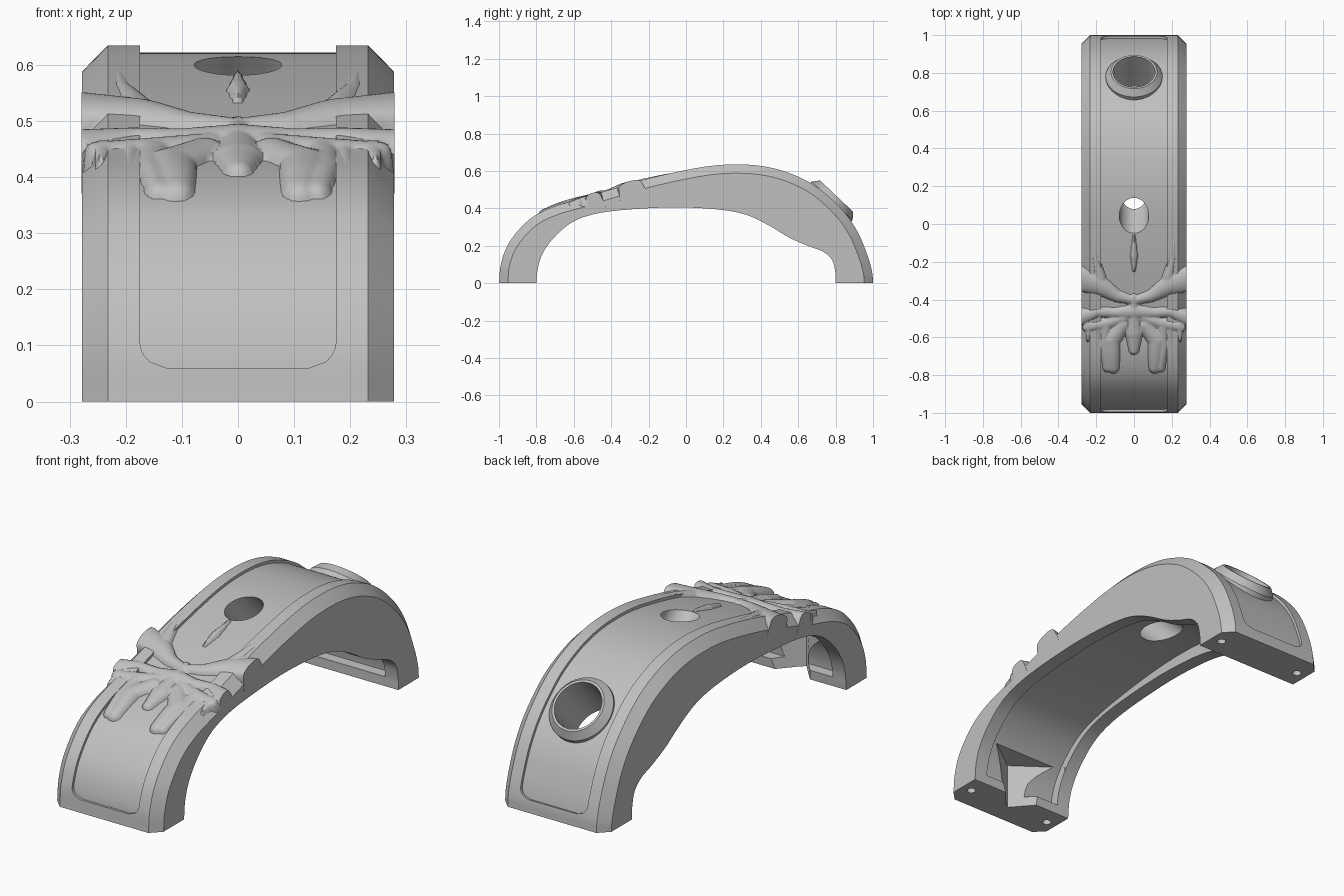
import bpy, bmesh, math
from mathutils import Vector

if "Cube" in bpy.data.objects:
    bpy.data.objects.remove(bpy.data.objects["Cube"])

grey = bpy.data.materials.new("plain grey")
grey.use_nodes = True
COLOR = (0.53, 0.53, 0.53, 1)
grey.diffuse_color = COLOR
grey.node_tree.nodes["Principled BSDF"].inputs["Base Color"].default_value = COLOR

N = 220
HALF, FLAT, CHAMFER = 0.278, 0.232, 0.047
PANEL, RECESS, CORNER = 0.175, 0.013, 0.05


def curve(pts):
    """Smooth curve through (y, z) points, resampled to N + 1 even steps."""
    p = [Vector(q) for q in pts]
    p = [2 * p[0] - p[1]] + p + [2 * p[-1] - p[-2]]
    dense = []
    for a, b, c, d in zip(p, p[1:], p[2:], p[3:]):
        for k in range(20):
            t = k / 20
            dense.append(0.5 * (2 * b + (c - a) * t + (2 * a - 5 * b + 4 * c - d) * t * t
                                + (3 * b - a - 3 * c + d) * t ** 3))
    dense.append(p[-2])
    run = [0]
    for a, b in zip(dense, dense[1:]):
        run.append(run[-1] + (b - a).length)
    out, j = [], 0
    for i in range(N + 1):
        s = run[-1] * i / N
        while j < len(run) - 2 and run[j + 1] < s:
            j += 1
        out.append(dense[j].lerp(dense[j + 1], (s - run[j]) / (run[j + 1] - run[j])))
    return out


outer = curve([(-1, 0), (-.99, .1), (-.955, .2), (-.89, .29), (-.81, .36), (-.7, .412),
               (-.55, .455), (-.4, .502), (-.2, .56), (0, .605), (.15, .629), (.28, .635),
               (.4, .627), (.52, .6), (.65, .545), (.75, .475), (.85, .375), (.92, .27),
               (.97, .15), (.995, .06), (1, 0)])
inner = curve([(-.8, 0), (-.79, .09), (-.76, .17), (-.7, .25), (-.61, .325), (-.5, .367),
               (-.35, .39), (-.1, .405), (.1, .4), (.25, .383), (.35, .355), (.45, .305),
               (.55, .245), (.65, .2), (.73, .17), (.78, .125), (.798, .06), (.8, 0)])
normal = []
for i in range(N + 1):
    t = (outer[min(i + 1, N)] - outer[max(i - 1, 0)]).normalized()
    normal.append(Vector((-t.y, t.x)))
normal[0], normal[N] = Vector((-1, 0)), Vector((1, 0))


def finish(name, bm):
    bmesh.ops.recalc_face_normals(bm, faces=bm.faces)
    me = bpy.data.meshes.new(name)
    bm.to_mesh(me)
    bm.free()
    ob = bpy.data.objects.new(name, me)
    bpy.context.collection.objects.link(ob)
    me.materials.append(grey)
    return ob


def loft(name, sections, closed=False):
    """Skin between loops of points, with end caps or joined into a ring."""
    bm = bmesh.new()
    rows = [[bm.verts.new(p) for p in s] for s in sections]
    n = len(rows[0])
    for a, b in zip(rows, rows[1:] + rows[:1] if closed else rows[1:]):
        for k in range(n):
            bm.faces.new((a[k], a[(k + 1) % n], b[(k + 1) % n], b[k]))
    if not closed:
        bm.faces.new(rows[0])
        bm.faces.new(rows[-1])
    return finish(name, bm)


def section(corners):
    return [(x, p.x, p.y) for x, p in corners]


def cylinder(name, centre, axis, radius, up, down, sides=48):
    rot = Vector(axis).to_track_quat('Z', 'Y').to_matrix()
    return loft(name, [[Vector(centre) + rot @ Vector((radius * math.cos(2 * math.pi * k / sides),
                        radius * math.sin(2 * math.pi * k / sides), h)) for k in range(sides)]
                       for h in (-down, up)])


def cut(ob, cutters):
    for c in cutters:
        m = ob.modifiers.new("cut", 'BOOLEAN')
        m.operation, m.solver, m.object = 'DIFFERENCE', 'EXACT', c
        c.hide_render = True
    bpy.context.view_layer.update()
    ev = ob.evaluated_get(bpy.context.evaluated_depsgraph_get())
    me = bpy.data.meshes.new_from_object(ev)
    ob.modifiers.clear()
    ob.data = me
    for c in cutters:
        bpy.data.objects.remove(c)


def smooth(ob, angle=30):
    bpy.ops.object.select_all(action='DESELECT')
    ob.select_set(True)
    bpy.context.view_layer.objects.active = ob
    bpy.ops.object.shade_smooth_by_angle(angle=math.radians(angle))


def surface(y):
    """Point and normal of the outer curve at y."""
    i = max(k for k in range(N) if outer[k].x <= y)
    t = (y - outer[i].x) / (outer[i + 1].x - outer[i].x)
    return outer[i].lerp(outer[i + 1], t), normal[i].lerp(normal[i + 1], t).normalized()


# Arched body with chamfered edges
sections = []
for o, i, n in zip(outer, inner, normal):
    low = o - n * CHAMFER
    sections.append(section([(-HALF, i), (HALF, i), (HALF, low), (FLAT, o), (-FLAT, o), (-HALF, low)]))
body = loft("arched_body", sections)

# Recessed top panel with rounded corners
ids = [i for i in range(N + 1) if outer[i].y > 0.055]
step = (outer[1] - outer[0]).length
panel = []
for i in ids:
    d = min(CORNER, step * min(i - ids[0], ids[-1] - i))
    w = PANEL - CORNER + math.sqrt(max(0, CORNER ** 2 - (CORNER - d) ** 2))
    a, b = outer[i] - normal[i] * RECESS, outer[i] + normal[i] * 0.05
    panel.append(section([(-w, a), (w, a), (w, b), (-w, b)]))

# Shallow hollow along the underside
hollow = []
for i in ids:
    a, b = outer[i].lerp(inner[i], 0.77), outer[i].lerp(inner[i], 1.2)
    hollow.append(section([(-.21, a), (.21, a), (.21, b), (-.21, b)]))

# Openings: rear port, sloping top hole, foot notch and screw holes
port, port_n = surface(0.785)
port_c, port_axis = Vector((0, port.x, port.y)), Vector((0, port_n.x, port_n.y))
cutters = [loft("panel_cutter", panel), loft("hollow_cutter", hollow),
           cylinder("port_cutter", port_c, port_axis, 0.113, 0.2, 0.34),
           cylinder("top_hole_cutter", (0, .05, .593), (0, -1, 1), 0.078, 0.2, 0.32),
           loft("notch_cutter", [[(0, -.9, z), (w, -.74, z), (-w, -.74, z)]
                                 for z, w in ((-.02, .14), (.22, .22))])]
for x in (-.225, .225):
    for y in (-.89, .89):
        cutters.append(cylinder("screw_cutter", (x, y, 0), (0, 0, 1), 0.02, 0.06, 0.05, 24))
cut(body, cutters)
smooth(body)

# Raised collar round the rear port
rot = port_axis.to_track_quat('Z', 'Y').to_matrix()
collar = []
for k in range(64):
    a = 2 * math.pi * k / 64
    collar.append([port_c + rot @ Vector((r * math.cos(a), r * math.sin(a), h)) for r, h in
                   ((.15, -.06), (.15, -.005), (.122, .03), (.111, .03), (.111, -.06))])
smooth(loft("port_collar", collar, closed=True))

# Carved relief: tapered ridges as chains of (x, y, radius), mirrored in x
ridges = [
    [(0, -.41, .025), (.09, -.385, .035), (.18, -.33, .055), (.28, -.3, .07)],   # brow horn
    [(.18, -.29, .035), (.205, -.18, .022), (.215, -.05, .01)],                  # horn tip
    [(0, -.47, .045), (.1, -.475, .03), (.19, -.47, .03), (.28, -.5, .045)],     # cheek bone
    [(.05, -.5, .03), (.14, -.53, .035), (.25, -.55, .03)],                      # lower cheek
    [(0, -.39, .02), (0, -.48, .035), (0, -.58, .05), (0, -.67, .03)],           # nose
    [(.06, -.54, .04), (.12, -.62, .05), (.11, -.765, .035)],                    # jaw tooth
    [(.15, -.55, .035), (.155, -.65, .03), (.14, -.765, .028)],                  # outer tooth
    [(.19, -.54, .025), (.195, -.68, .01)],                                      # side fang
    [(.24, -.54, .03), (.245, -.62, .012)],                                      # edge fang
    [(0, -.25, .01), (0, -.17, .022), (0, -.065, .008)],                         # crest spike
]
SINK = 0.022


def ridge_height(x, y):
    best, p = 0, Vector((abs(x), y))
    for chain in ridges:
        for a, b in zip(chain, chain[1:]):
            u, v = Vector(a[:2]), Vector(b[:2])
            t = max(0, min(1, (p - u).dot(v - u) / (v - u).length_squared))
            r = a[2] + (b[2] - a[2]) * t
            d = (p - u.lerp(v, t)).length / r
            if d < 1:
                best = max(best, (0.018 + 0.36 * min(r, 0.05)) * math.sqrt(1 - d * d))
    return best


bm = bmesh.new()
COLS, ROWS = 88, 120
rows = []
for j in range(ROWS + 1):
    y = -.84 + .8 * j / ROWS
    p, n = surface(y)
    row = []
    for i in range(-1, COLS + 2):
        x = max(-1, min(1, 2 * i / COLS - 1)) * 0.279
        base = -SINK - 1.1 * max(0, abs(x) - .225)
        rise = 0 if i in (-1, COLS + 1) else ridge_height(x, y)
        rise += min(1, rise / 0.02) * (-SINK - base)
        q = p + n * (base + rise)
        row.append((bm.verts.new((x, q.x, q.y)), rise))
    rows.append(row)
for a, b in zip(rows, rows[1:]):
    for k in range(len(a) - 1):
        quad = (a[k], a[k + 1], b[k + 1], b[k])
        if max(v[1] for v in quad) > 0.001:
            bm.faces.new([v[0] for v in quad])
bmesh.ops.delete(bm, geom=[v for v in bm.verts if not v.link_faces], context='VERTS')
smooth(finish("carved_relief", bm), 50)
